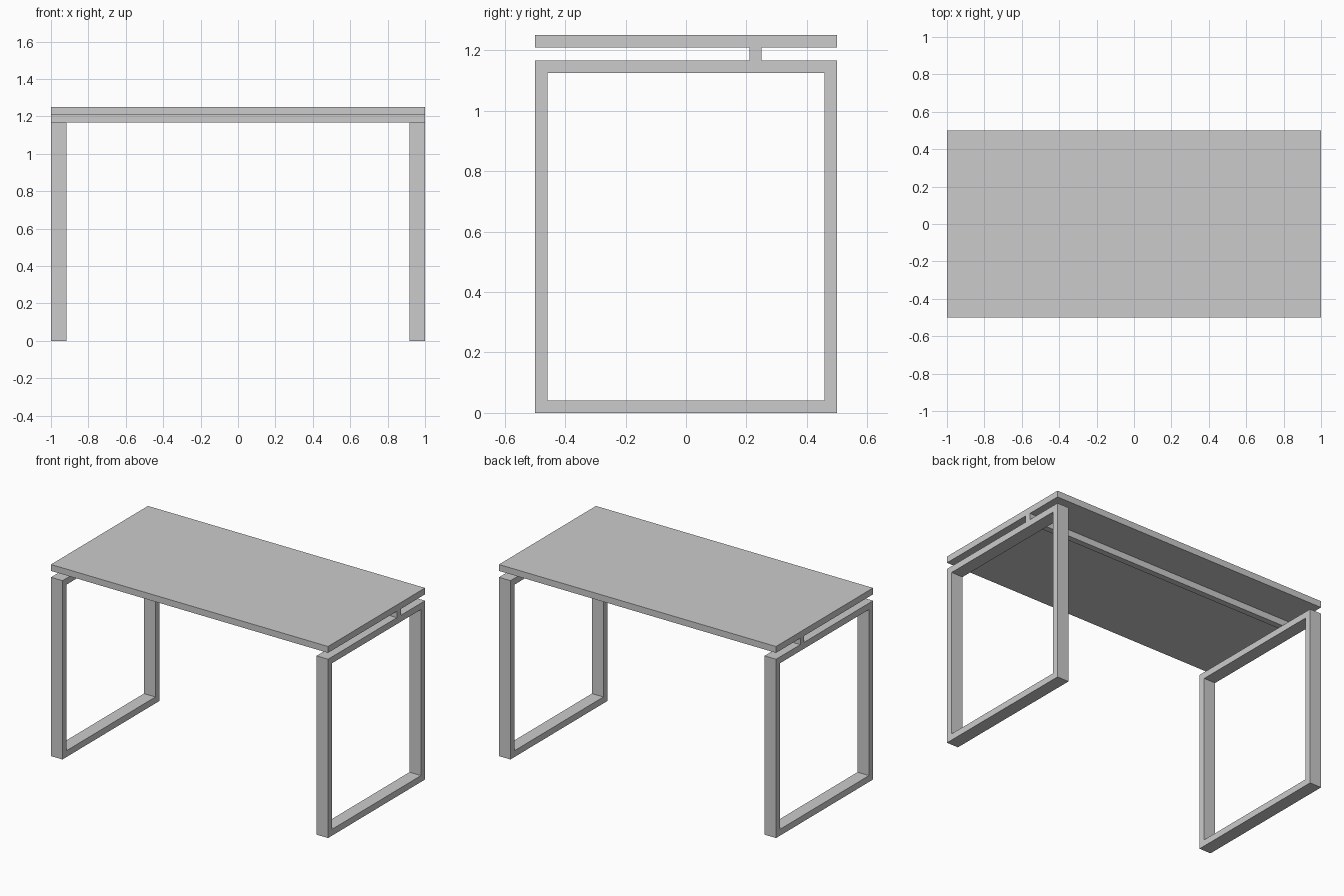
import bpy
import bmesh

cube = bpy.data.objects.get("Cube")
if cube:
    bpy.data.objects.remove(cube, do_unlink=True)

HEIGHT = 1.25      # overall height
BAR = 0.0417       # thickness of top, rail and frame bars
LEG_W = 0.083      # frame width along x
HALF_X, HALF_Y = 1.0, 0.5
FRAME_TOP = HEIGHT - 2 * BAR

grey = bpy.data.materials.new("light_grey")
grey.use_nodes = True
colour = (0.6, 0.6, 0.6, 1)
grey.diffuse_color = colour
grey.node_tree.nodes["Principled BSDF"].inputs["Base Color"].default_value = colour


def add_object(name, bm):
    bmesh.ops.recalc_face_normals(bm, faces=bm.faces)
    mesh = bpy.data.meshes.new(name)
    bm.to_mesh(mesh)
    bm.free()
    mesh.materials.append(grey)
    obj = bpy.data.objects.new(name, mesh)
    bpy.context.collection.objects.link(obj)
    return obj


def box(name, lo, hi):
    bm = bmesh.new()
    bmesh.ops.create_cube(bm, size=1)
    for v in bm.verts:
        v.co = [(a + b) / 2 + c * (b - a) for a, b, c in zip(lo, hi, v.co)]
    return add_object(name, bm)


def leg_frame(name, x0, x1):
    """Closed rectangular loop in the yz plane, extruded along x."""
    bm = bmesh.new()

    def loop(inset):
        y, low, high = HALF_Y - inset, inset, FRAME_TOP - inset
        return [bm.verts.new((x0, a, b))
                for a, b in ((-y, low), (y, low), (y, high), (-y, high))]

    outer, inner = loop(0), loop(BAR)
    faces = []
    for i in range(4):
        j = (i + 1) % 4
        faces.append(bm.faces.new((outer[i], outer[j], inner[j], inner[i])))
    result = bmesh.ops.extrude_face_region(bm, geom=faces, use_keep_orig=True)
    moved = [g for g in result["geom"] if isinstance(g, bmesh.types.BMVert)]
    bmesh.ops.translate(bm, verts=moved, vec=(x1 - x0, 0, 0))
    return add_object(name, bm)


# Desk top
box("table_top", (-HALF_X, -HALF_Y, HEIGHT - BAR), (HALF_X, HALF_Y, HEIGHT))

# Single rail between the frames and the top, toward the back
box("support_rail", (-HALF_X, 0.21, FRAME_TOP), (HALF_X, 0.25, HEIGHT - BAR))

# Loop legs at each end
leg_frame("left_leg_frame", HALF_X - LEG_W, HALF_X)
leg_frame("right_leg_frame", -HALF_X, -HALF_X + LEG_W)
